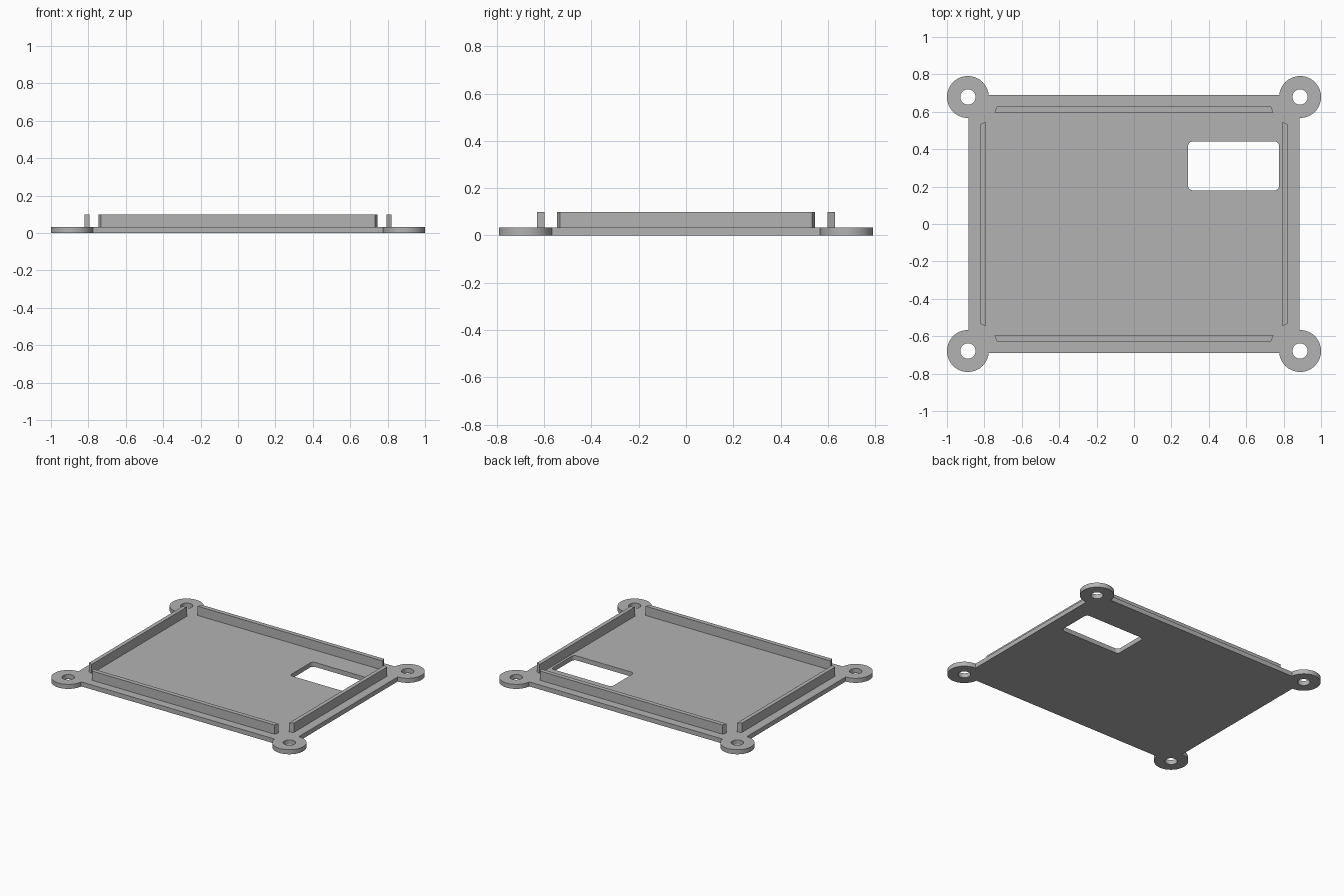
import bpy, bmesh
from math import pi, sin, cos, asin
from mathutils import Vector

if "Cube" in bpy.data.objects:
    bpy.data.objects.remove(bpy.data.objects["Cube"])

HALF_X, HALF_Y, THICK, TOP = 0.886, 0.69, 0.033, 0.1
EAR_X, EAR_Y, EAR_R, HOLE_R = 0.888, 0.679, 0.112, 0.041

grey = bpy.data.materials.new("light grey plastic")
grey.use_nodes = True
grey.diffuse_color = (0.45, 0.45, 0.45, 1)
grey.node_tree.nodes["Principled BSDF"].inputs["Base Color"].default_value = grey.diffuse_color


def arc(cx, cy, r, start, end, steps):
    angles = [start + (end - start) * i / steps for i in range(steps + 1)]
    return [(cx + r * cos(a), cy + r * sin(a)) for a in angles]


def extrude_loops(name, loops, z0, z1):
    """Fill an outline with optional holes and extrude it upward."""
    bm = bmesh.new()
    edges = []
    for loop in loops:
        verts = [bm.verts.new((x, y, z0)) for x, y in loop]
        edges += [bm.edges.new((v, verts[i - 1])) for i, v in enumerate(verts)]
    bmesh.ops.triangle_fill(bm, use_beauty=True, edges=edges, normal=(0, 0, -1))
    grown = bmesh.ops.extrude_face_region(bm, geom=bm.faces[:], use_keep_orig=True)
    bmesh.ops.translate(bm, vec=Vector((0, 0, z1 - z0)),
                        verts=[g for g in grown["geom"] if isinstance(g, bmesh.types.BMVert)])
    bmesh.ops.recalc_face_normals(bm, faces=bm.faces[:])
    mesh = bpy.data.meshes.new(name)
    bm.to_mesh(mesh)
    bm.free()
    mesh.materials.append(grey)
    obj = bpy.data.objects.new(name, mesh)
    bpy.context.collection.objects.link(obj)
    bpy.ops.object.select_all(action="DESELECT")
    obj.select_set(True)
    bpy.context.view_layer.objects.active = obj
    bpy.ops.object.shade_smooth_by_angle(angle=pi / 6)
    return obj


# Plate outline: one ear arc mirrored to all four corners
ear = arc(EAR_X, EAR_Y, EAR_R, -pi / 2 - asin((EAR_X - HALF_X) / EAR_R),
          pi - asin((HALF_Y - EAR_Y) / EAR_R), 48)
outline = (ear + [(-x, y) for x, y in reversed(ear)]
           + [(-x, -y) for x, y in ear] + [(x, -y) for x, y in reversed(ear)])

# Screw holes
holes = [arc(sx * EAR_X, sy * EAR_Y, HOLE_R, 0, 2 * pi, 32)[:-1]
         for sx in (-1, 1) for sy in (-1, 1)]

# Rounded window
x0, x1, y0, y1, r = 0.289, 0.776, 0.18, 0.441, 0.025
window = []
for i, (cx, cy) in enumerate([(x1 - r, y1 - r), (x0 + r, y1 - r),
                              (x0 + r, y0 + r), (x1 - r, y0 + r)]):
    window += arc(cx, cy, r, i * pi / 2, (i + 1) * pi / 2, 8)

extrude_loops("base_plate", [outline, window] + holes, 0, THICK)


# Locating ribs with angled ends, longer on the inner face
def rib_profile(inner, outer, half_len, taper):
    return [(-half_len, inner), (half_len, inner),
            (half_len - taper, outer), (taper - half_len, outer)]


long_rib = rib_profile(0.597, 0.629, 0.745, 0.013)
side_rib = rib_profile(0.793, 0.822, 0.546, 0.013)
for s, long_name, side_name in ((1, "back_rib", "left_rib"), (-1, "front_rib", "right_rib")):
    extrude_loops(long_name, [[(a, s * b) for a, b in long_rib]], THICK, TOP)
    extrude_loops(side_name, [[(s * b, a) for a, b in side_rib]], THICK, TOP)
